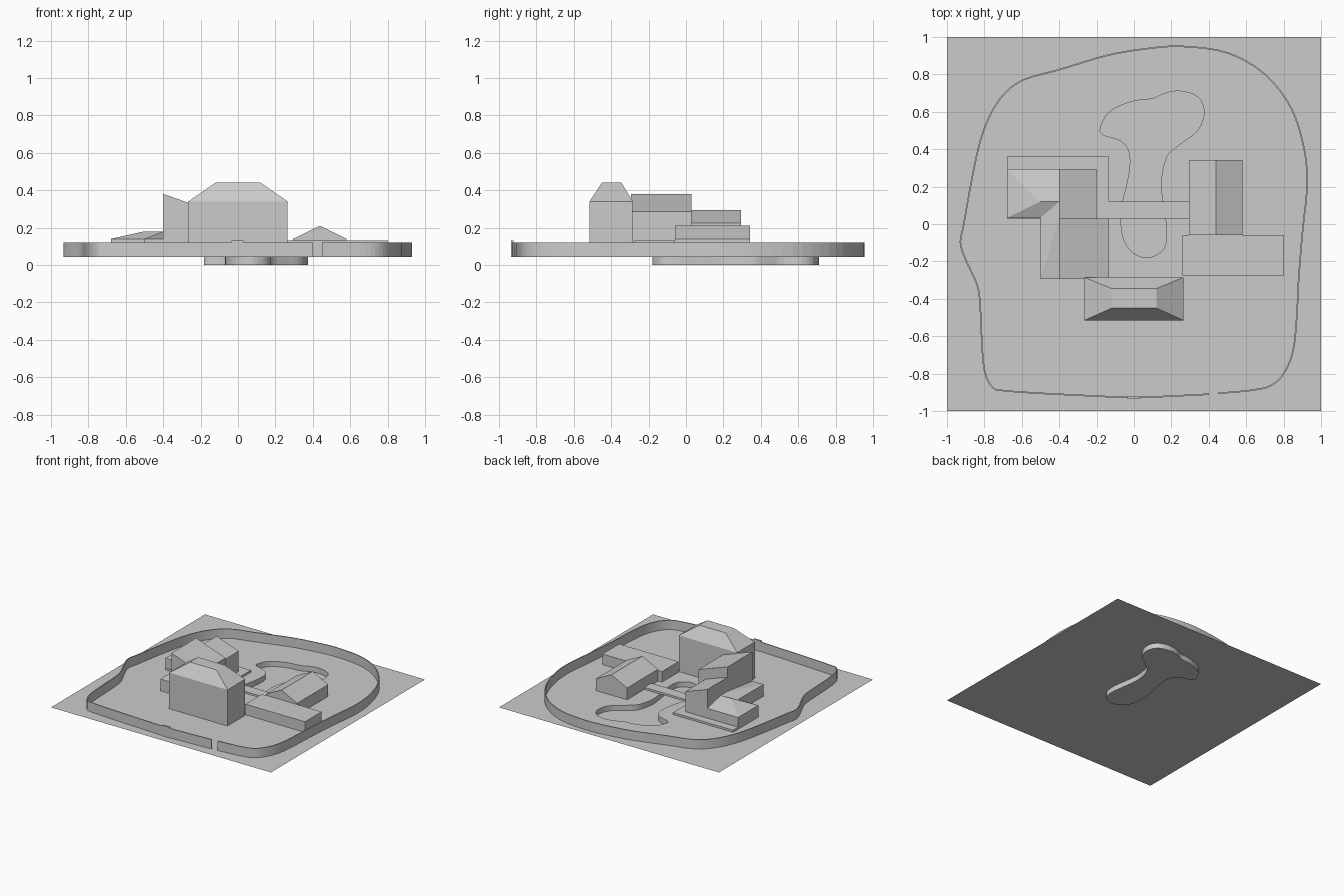
import bpy, bmesh
from mathutils import Vector

if "Cube" in bpy.data.objects:
    bpy.data.objects.remove(bpy.data.objects["Cube"])

G = 0.043  # ground level


def mesh_object(name, verts, faces):
    bm = bmesh.new()
    vs = [bm.verts.new(v) for v in verts]
    for f in faces:
        bm.faces.new([vs[i] for i in f])
    bmesh.ops.recalc_face_normals(bm, faces=bm.faces)
    me = bpy.data.meshes.new(name)
    bm.to_mesh(me)
    bm.free()
    ob = bpy.data.objects.new(name, me)
    bpy.context.collection.objects.link(ob)
    return ob


def smooth_path(pts, closed, n=4):
    """Catmull-Rom curve through the given 2D points."""
    p = [Vector(q) for q in pts]
    m, out = len(p), []
    get = (lambda i: p[i % m]) if closed else (lambda i: p[max(0, min(m - 1, i))])
    for i in range(m if closed else m - 1):
        a, b, c, d = (get(i + k) for k in (-1, 0, 1, 2))
        for s in range(n):
            t = s / n
            out.append(0.5 * (2*b + (c - a)*t + (2*a - 5*b + 4*c - d)*t*t
                              + (3*b - a - 3*c + d)*t**3))
    return out if closed else out + [p[-1]]


def extrude_outline(name, pts, z0, z1):
    n = len(pts)
    verts = [(x, y, z) for z in (z0, z1) for x, y in pts]
    faces = [tuple(range(n)), tuple(range(n, 2*n))]
    faces += [(i, (i+1) % n, n + (i+1) % n, n + i) for i in range(n)]
    return mesh_object(name, verts, faces)


def house(name, x0, x1, y0, y1, eave, roof_verts, roof_faces):
    """Box walls from ground to the eave heights (SW, SE, NE, NW) plus a roof.
    Vertices 4-7 are the eave corners, roof vertices start at 8."""
    c = [(x0, y0), (x1, y0), (x1, y1), (x0, y1)]
    verts = [(x, y, G) for x, y in c] + [(*q, z) for q, z in zip(c, eave)]
    faces = [(3, 2, 1, 0)] + [(i, (i+1) % 4, 4 + (i+1) % 4, 4 + i) for i in range(4)]
    return mesh_object(name, verts + roof_verts, faces + roof_faces)


# Ground sheet with a sunken pond
pond = smooth_path([
    (-.18, .51), (-.13, .6), (-.01, .655), (.1, .67), (.17, .7), (.25, .71),
    (.34, .68), (.375, .6), (.34, .5), (.25, .43), (.175, .36), (.145, .22),
    (.16, .08), (.175, -.03), (.165, -.12), (.12, -.165), (.06, -.18),
    (-.01, -.15), (-.055, -.08), (-.07, .02), (-.06, .12), (-.035, .22),
    (-.02, .32), (-.03, .4), (-.08, .45), (-.16, .475)], True)
bm = bmesh.new()
loops = []
for pts in ([(-1, -1), (1, -1), (1, 1), (-1, 1)], pond):
    vs = [bm.verts.new((x, y, G)) for x, y in pts]
    loops.append([bm.edges.new((vs[i], vs[(i+1) % len(vs)])) for i in range(len(vs))])
rim = vs
bmesh.ops.triangle_fill(bm, edges=loops[0] + loops[1], use_beauty=True, normal=(0, 0, 1))
bed = [bm.verts.new((v.co.x, v.co.y, 0)) for v in rim]
for i in range(len(rim)):
    j = (i + 1) % len(rim)
    bm.faces.new((rim[i], rim[j], bed[j], bed[i]))
bm.faces.new(bed[::-1])
bmesh.ops.recalc_face_normals(bm, faces=bm.faces)
if sum(f.normal.z * f.calc_area() for f in bm.faces) < 0:
    bmesh.ops.reverse_faces(bm, faces=bm.faces)
me = bpy.data.meshes.new("ground")
bm.to_mesh(me)
bm.free()
bpy.context.collection.objects.link(bpy.data.objects.new("ground", me))

# Thin boundary wall, open at the entrance
path = smooth_path([
    (.45, -.905), (.62, -.89), (.73, -.865), (.8, -.8), (.85, -.68), (.87, -.5),
    (.88, -.3), (.9, -.05), (.925, .2), (.91, .4), (.84, .62), (.7, .8),
    (.5, .915), (.25, .95), (.05, .935), (-.15, .9), (-.4, .825), (-.58, .775),
    (-.68, .71), (-.76, .6), (-.82, .45), (-.865, .25), (-.91, .0), (-.928, -.1),
    (-.9, -.19), (-.845, -.31), (-.825, -.4), (-.815, -.6), (-.8, -.78),
    (-.755, -.875), (-.68, -.892), (-.5, -.905), (-.2, -.92), (0, -.928),
    (.2, -.92), (.4, -.91)], False)
side_a, side_b = [], []
for i, p in enumerate(path):
    t = (path[min(i+1, len(path)-1)] - path[max(i-1, 0)]).normalized()
    off = Vector((-t.y, t.x)) * 0.004
    side_a.append(p + off)
    side_b.append(p - off)
n = len(path)
verts = [(q.x, q.y, z) for s in (side_a, side_b) for z in (G, .12) for q in s]
faces = [(0, n, 3*n, 2*n), (n-1, 2*n-1, 4*n-1, 3*n-1)]
for i in range(n - 1):
    for a, b in ((0, n), (n, 3*n), (3*n, 2*n), (2*n, 0)):
        faces.append((a+i, a+i+1, b+i+1, b+i))
mesh_object("boundary_wall", verts, faces)
extrude_outline("wall_gate", [(-.035, -.935), (.03, -.935), (.03, -.922), (-.035, -.922)], G, .13)

# Low platform continuing as a bridge across the pond
extrude_outline("platform_and_bridge", [
    (-.68, .03), (.295, .03), (.295, .12), (-.135, .12), (-.135, .36), (-.68, .36)], G, .06)

# Tall front house with a flat-topped hip roof
house("main_house", -.265, .265, -.515, -.285, [.34]*4,
      [(-.12, -.45, .44), (.12, -.45, .44), (.12, -.345, .44), (-.12, -.345, .44)],
      [(8, 9, 10, 11)] + [(4+i, 4+(i+1) % 4, 8+(i+1) % 4, 8+i) for i in range(4)])

# Two shed-roofed wings sloping down to the right
house("shed_wing_front", -.4, -.135, -.293, .03, [.38, .287, .287, .38], [], [(4, 5, 6, 7)])
house("shed_wing_back", -.4, -.2, .03, .295, [.295, .225, .225, .295], [], [(4, 5, 6, 7)])

# Low L-shaped annex with hipped roof and valley
e, r = .14, .18
foot = [(-.5, -.293), (-.4, -.293), (-.4, .295), (-.68, .295), (-.68, .033), (-.5, .033)]
verts = [(x, y, G) for x, y in foot] + [(x, y, e) for x, y in foot]
verts += [(-.4, .033, r), (-.4, .12, r), (-.5, .12, r)]
faces = [tuple(range(6))] + [(i, i+1, i+7, i+6) for i in (0, 2, 3, 4)] + [(5, 0, 6, 11)]
faces += [(6, 7, 12), (11, 6, 12, 13), (10, 11, 13, 14), (9, 10, 14), (8, 9, 14, 13),
          (1, 2, 8, 13, 12, 7)]
mesh_object("annex", verts, faces)

# Gabled house on the right
house("gable_house", .295, .58, -.06, .343, [.14]*4, [(.438, -.06, .21), (.438, .343, .21)],
      [(4, 5, 8), (6, 7, 9), (4, 8, 9, 7), (5, 6, 9, 8)])

# Long flat-roofed block on the right
house("flat_block", .26, .802, -.276, -.06, [.13]*4, [], [(4, 5, 6, 7)])
